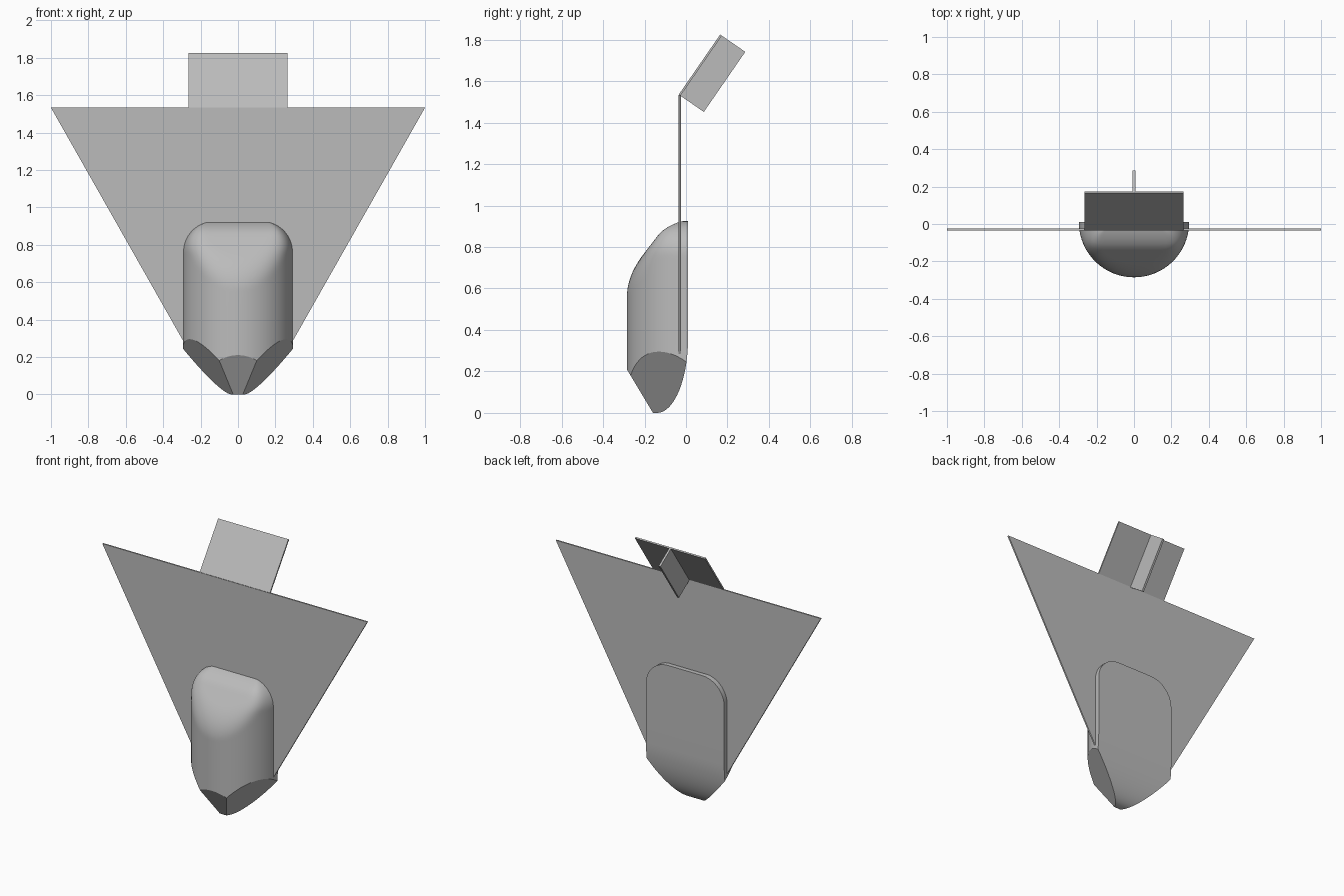
import bpy, bmesh
from math import sin, cos, asin, sqrt, pi, radians, atan2
from mathutils import Vector, Matrix

cube = bpy.data.objects.get("Cube")
if cube:
    bpy.data.objects.remove(cube, do_unlink=True)

grey = bpy.data.materials.new("plain_grey")
grey.use_nodes = True
grey.diffuse_color = (0.5, 0.5, 0.5, 1)
grey.node_tree.nodes["Principled BSDF"].inputs["Base Color"].default_value = (0.5, 0.5, 0.5, 1)


def finish(name, bm, smooth=False):
    bmesh.ops.recalc_face_normals(bm, faces=bm.faces[:])
    mesh = bpy.data.meshes.new(name)
    bm.to_mesh(mesh)
    bm.free()
    mesh.materials.append(grey)
    obj = bpy.data.objects.new(name, mesh)
    bpy.context.collection.objects.link(obj)
    if smooth:
        bpy.ops.object.select_all(action='DESELECT')
        obj.select_set(True)
        bpy.context.view_layer.objects.active = obj
        bpy.ops.object.shade_smooth_by_angle(angle=radians(30))
    return obj


def box(name, low, high, matrix):
    bm = bmesh.new()
    low, high = Vector(low), Vector(high)
    bmesh.ops.create_cube(bm, size=1)
    for v in bm.verts:
        v.co = matrix @ Vector([(c + 0.5) * (h - l) + l for c, l, h in zip(v.co, low, high)])
    return finish(name, bm)


# Body: half-round sections lofted upwards, flat at the back
R, BACK, TOP, CORNER = 0.295, 0.01, 0.925, 0.165
STEPS = 48


def section(z, depth, back):
    over = max(z - (TOP - CORNER), 0)
    width = R - CORNER + sqrt(max(CORNER ** 2 - over ** 2, 0))
    start = asin((BACK - back) / R)
    k = min(0.08, depth)
    points = []
    for i in range(STEPS + 1):
        t = start + (pi - 2 * start) * i / STEPS
        c = R * sin(t)
        h = max(k - abs(c - depth), 0) / k
        points.append((width * cos(t), BACK - min(c, depth) + h * h * k / 4, z))
    return points


rings = []
for i in range(19):                                  # curved heel of the nose
    a = pi / 2 * i / 18
    rings.append(section(0.36 * (1 - cos(a)), 1, -0.14 + 0.15 * sin(a)))
for i in range(20):                                  # sloping shoulder
    z = 0.55 + 0.015 * i
    rings.append(section(z, 0.3 - (z - 0.655) * 0.77, BACK))
for z, depth in [(0.85, 0.15), (0.868, 0.135), (0.885, 0.115), (0.899, 0.092),
                 (0.91, 0.07), (0.918, 0.05), (0.923, 0.034), (TOP, 0.022)]:
    rings.append(section(z, depth, BACK))

bm = bmesh.new()
loops = [[bm.verts.new(p) for p in ring] for ring in rings]
for a, b in zip(loops, loops[1:]):
    for i in range(STEPS + 1):
        j = (i + 1) % (STEPS + 1)
        bm.faces.new((a[i], a[j], b[j], b[i]))
bm.faces.new(loops[0])
bm.faces.new(loops[-1])
bmesh.ops.recalc_face_normals(bm, faces=bm.faces[:])

# Three flat facets cut on the nose
for point, normal in [((0, -0.267, 0.18), (0, -0.17, -0.102)),
                      ((0.1, -0.267, 0.18), (0.0333, -0.0181, -0.0246)),
                      ((-0.1, -0.267, 0.18), (-0.0333, -0.0181, -0.0246))]:
    bmesh.ops.bisect_plane(bm, geom=bm.verts[:] + bm.edges[:] + bm.faces[:], dist=1e-5,
                           plane_co=point, plane_no=Vector(normal).normalized(),
                           clear_outer=True)
    rim = [e for e in bm.edges if e.is_boundary]
    bmesh.ops.holes_fill(bm, edges=rim, sides=0)
finish("body", bm, smooth=True)

# Wing: thin tapering sheet passing through the body
bm = bmesh.new()
outline = [(-1, 1.533), (1, 1.533), (0.284, 0.27), (-0.284, 0.27)]
face = bm.faces.new([bm.verts.new((x, -0.035, z)) for x, z in outline])
new = bmesh.ops.extrude_face_region(bm, geom=[face])["geom"]
bmesh.ops.translate(bm, verts=[v for v in new if isinstance(v, bmesh.types.BMVert)],
                    vec=(0, 0.01, 0))
finish("wing_sheet", bm)

# Tail: tilted flap with a fin behind it
tilt = Matrix.Translation((0, -0.035, 1.535)) @ Matrix.Rotation(-atan2(0.2, 0.29), 4, 'X')
box("tail_flap", (-0.265, 0, 0), (0.265, 0.01, 0.352), tilt)
box("tail_fin", (-0.007, 0.005, 0), (0.007, 0.147, 0.352), tilt)
